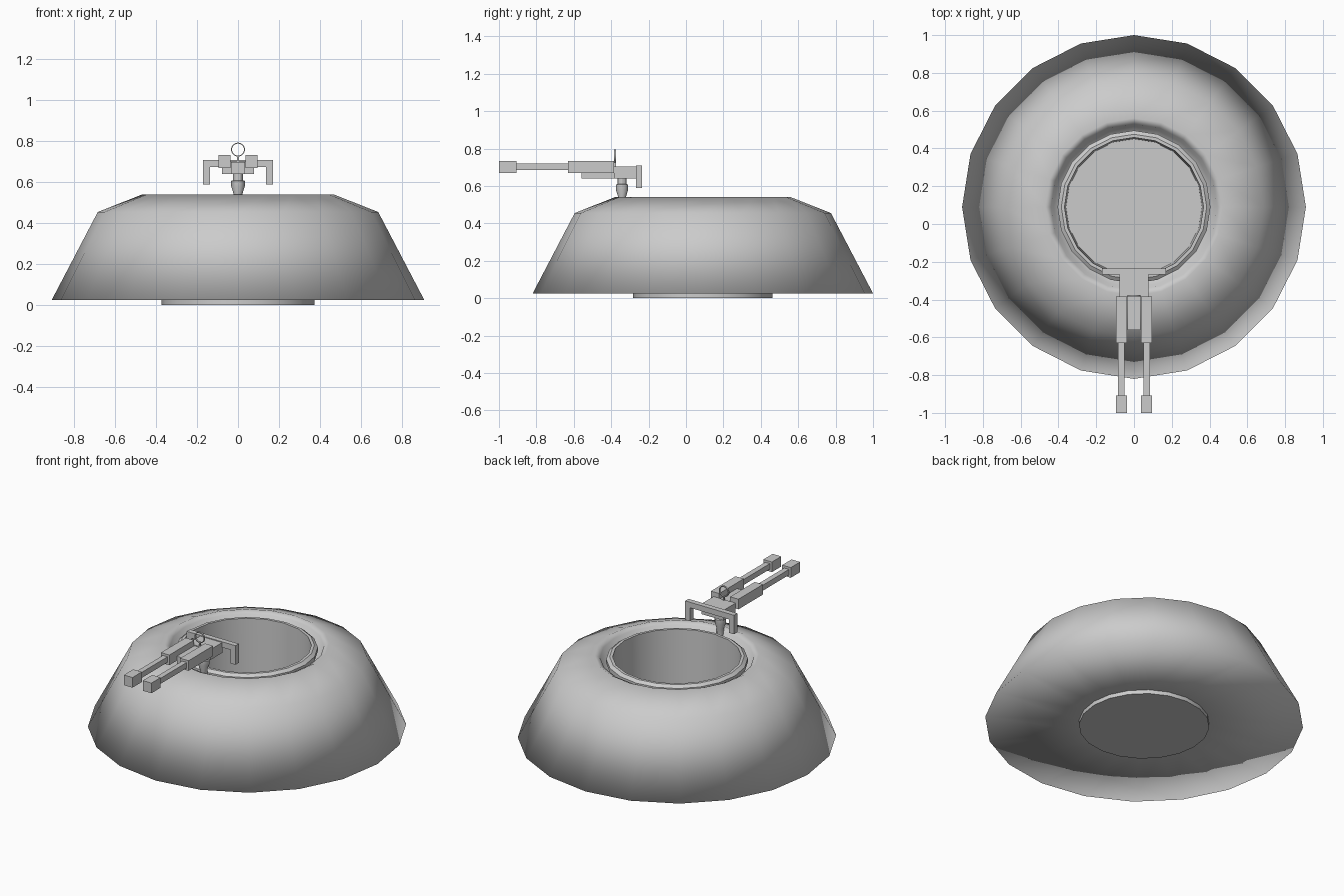
import bpy, bmesh, math
from mathutils import Vector, Matrix

if "Cube" in bpy.data.objects:
    bpy.data.objects.remove(bpy.data.objects["Cube"])

SIDES = 20


def finish(name, bm):
    bmesh.ops.recalc_face_normals(bm, faces=bm.faces)
    me = bpy.data.meshes.new(name)
    bm.to_mesh(me)
    bm.free()
    ob = bpy.data.objects.new(name, me)
    bpy.context.collection.objects.link(ob)
    return ob


def lathe(name, profile, center, sides, smooth=None):
    """Spin (radius, z) points around a vertical axis."""
    bm = bmesh.new()
    vs = [bm.verts.new((center[0] + r, center[1], z)) for r, z in profile]
    es = [bm.edges.new(p) for p in zip(vs, vs[1:])]
    bmesh.ops.spin(bm, geom=vs + es, cent=(center[0], center[1], 0), axis=(0, 0, 1),
                   angle=math.tau, steps=sides, use_merge=True)
    bmesh.ops.remove_doubles(bm, verts=bm.verts, dist=1e-5)
    ob = finish(name, bm)
    if smooth is not None:
        ob.data.polygons.foreach_set("use_smooth", [True] * len(ob.data.polygons))
        if smooth < 180:
            bpy.ops.object.select_all(action='DESELECT')
            ob.select_set(True)
            bpy.context.view_layer.objects.active = ob
            bpy.ops.object.shade_smooth_by_angle(angle=math.radians(smooth))
    return ob


def boxes(name, limits):
    """One object from boxes given as (x0, x1, y0, y1, z0, z1)."""
    bm = bmesh.new()
    for x0, x1, y0, y1, z0, z1 in limits:
        size = Vector((x1 - x0, y1 - y0, z1 - z0))
        mid = Vector((x0 + x1, y0 + y1, z0 + z1)) / 2
        bmesh.ops.create_cube(bm, size=1, matrix=Matrix.Translation(mid) @ Matrix.Diagonal(size.to_4d()))
    return finish(name, bm)


# Smooth mound with a flat underside and an inward-turned mouth
lathe("mound", [(0.37, 0.025), (0.91, 0.025), (0.685, 0.455), (0.47, 0.54),
                (0.44, 0.525), (0.425, 0.47), (0.37, 0.45)], (0, 0.09), SIDES, 180)

# Basin set into the mound
lathe("basin", [(0, 0), (0.373, 0), (0.373, 0.49), (0.405, 0.49), (0.405, 0.515),
                (0.385, 0.53), (0.368, 0.53), (0.36, 0.02), (0, 0.02)], (0, 0.09), SIDES, 30)

# Swivel post
lathe("swivel_post", [(0, 0.50), (0.02, 0.50), (0.022, 0.545), (0.033, 0.58), (0.033, 0.607),
                      (0.025, 0.61), (0.025, 0.645), (0, 0.645)], (0, -0.342), 12, 30)

# Body: wide rear block and narrow front block
boxes("gun_body", [(-0.077, 0.077, -0.385, -0.265, 0.64, 0.705),
                   (-0.035, 0.035, -0.56, -0.385, 0.64, 0.70)])

# Rear handle: crossbar with two hanging grips
boxes("handle", [(-0.17, 0.17, -0.268, -0.235, 0.675, 0.71),
                 (-0.17, -0.137, -0.268, -0.235, 0.59, 0.675),
                 (0.137, 0.17, -0.268, -0.235, 0.59, 0.675)])

# Twin barrels: receiver, rod and muzzle on each side
for side, s in (("left", -1), ("right", 1)):
    for part, x, w, y0, y1, h in (("receiver", 0.067, 0.058, -0.63, -0.385, 0.064),
                                  ("rod", 0.067, 0.033, -0.91, -0.62, 0.035),
                                  ("muzzle", 0.066, 0.06, -1.0, -0.907, 0.064)):
        boxes(f"{side}_{part}", [(s * x - w / 2, s * x + w / 2, y0, y1,
                                  0.702 - h / 2, 0.702 + h / 2)])

# Thin sight ring on a short stem
sight = lathe("sight_ring", [(0.029, -0.005), (0.034, -0.005), (0.034, 0.005),
                             (0.029, 0.005), (0.029, -0.005)], (0, 0), 24, 30)
sight.rotation_euler = (math.pi / 2, 0, 0)
sight.location = (0, -0.38, 0.76)
boxes("sight_stem", [(-0.004, 0.004, -0.385, -0.375, 0.70, 0.73)])
